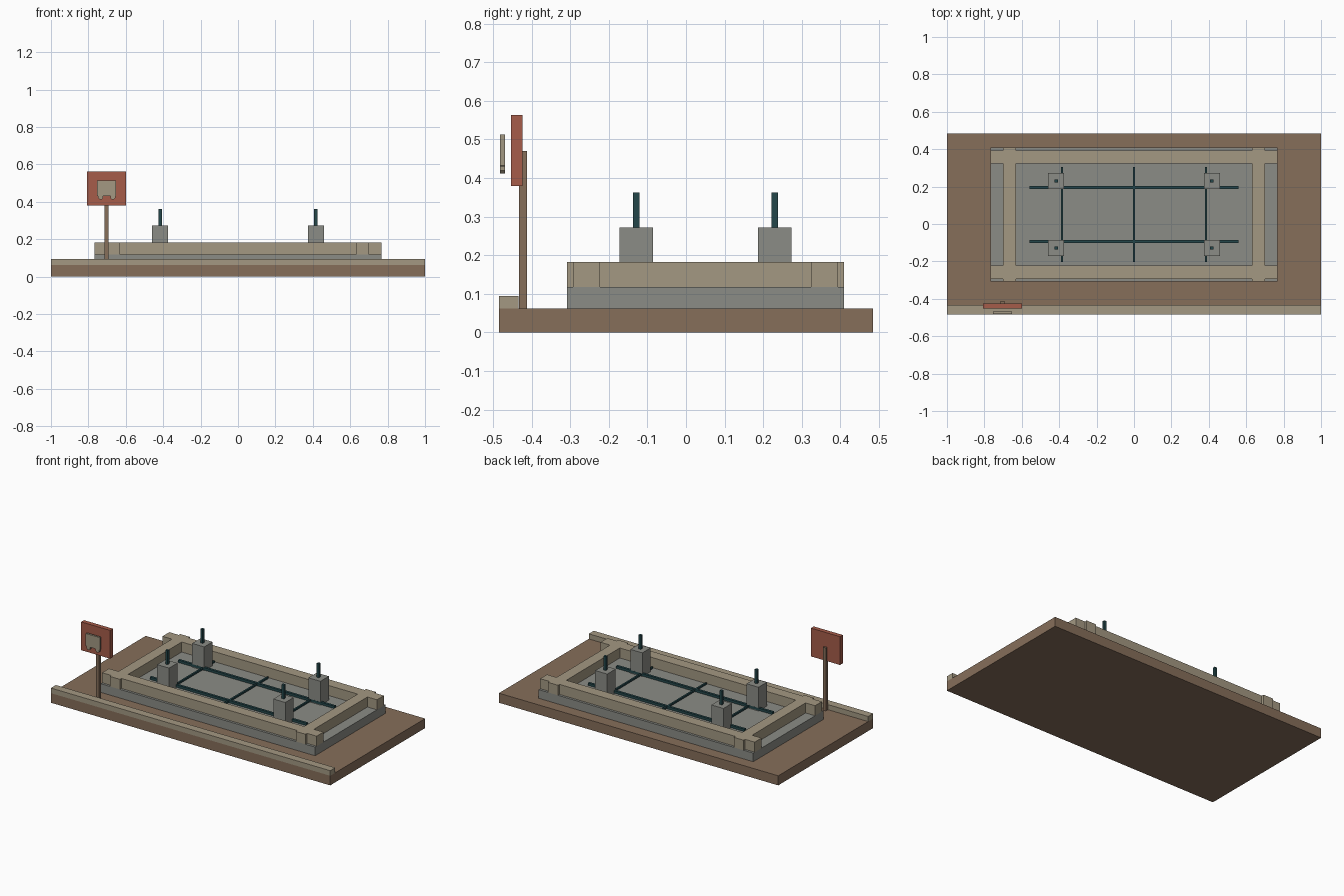
import bpy
import bmesh
from mathutils import Matrix

default = bpy.data.objects.get("Cube")
if default:
    bpy.data.objects.remove(default)


def material(name, srgb):
    """Flat material from 0-255 display values."""
    linear = [(c / 255 / 12.92) if c < 11 else ((c / 255 + 0.055) / 1.055) ** 2.4 for c in srgb]
    mat = bpy.data.materials.new(name)
    mat.use_nodes = True
    mat.diffuse_color = (*linear, 1)
    bsdf = mat.node_tree.nodes["Principled BSDF"]
    bsdf.inputs["Base Color"].default_value = (*linear, 1)
    bsdf.inputs["Roughness"].default_value = 0.9
    return mat


EARTH = material("earth brown", (134, 110, 90))
TIMBER = material("pale timber", (163, 152, 130))
CONCRETE = material("concrete grey", (139, 140, 134))
STEEL = material("dark teal steel", (36, 70, 74))
RED = material("sign red", (166, 92, 74))


def finish(name, bm, mat):
    mesh = bpy.data.meshes.new(name)
    bm.to_mesh(mesh)
    bm.free()
    mesh.materials.append(mat)
    obj = bpy.data.objects.new(name, mesh)
    bpy.context.collection.objects.link(obj)
    return obj


def box(name, mat, x, y, z):
    """Box from (min, max) extents on each axis."""
    size = [b - a for a, b in (x, y, z)]
    mid = [(a + b) / 2 for a, b in (x, y, z)]
    bm = bmesh.new()
    bmesh.ops.create_cube(bm, size=1, matrix=Matrix.Translation(mid) @ Matrix.Diagonal((*size, 1)))
    return finish(name, bm, mat)


def around(centre, half):
    return (centre - half, centre + half)


def wheel(name, mat, x, y, z, radius):
    """Short eight-sided drum lying along y."""
    bm = bmesh.new()
    turn = Matrix.Rotation(1.5708, 4, "X") @ Matrix.Rotation(0.3927, 4, "Z")
    bmesh.ops.create_cone(bm, cap_ends=True, segments=8, radius1=radius, radius2=radius,
                          depth=y[1] - y[0],
                          matrix=Matrix.Translation((x, sum(y) / 2, z)) @ turn)
    return finish(name, bm, mat)


GROUND_TOP = 0.062
SLAB_TOP = 0.118
BEAM_TOP = 0.183
MID_Y = 0.0505   # the foundation sits a little behind the centre

# Plot of earth, kerb and foundation slab
box("ground", EARTH, (-1, 1), (-0.485, 0.485), (0, GROUND_TOP))
box("kerb", TIMBER, (-1, 1), (-0.485, -0.434), (GROUND_TOP, 0.095))
box("foundation_slab", CONCRETE, around(0, 0.768), around(MID_Y, 0.359), (GROUND_TOP, SLAB_TOP))

# Crossing timber formwork with projecting ends
for side, label in ((-1, "front"), (1, "back")):
    box(label + "_form_beam", TIMBER, around(0, 0.768),
        around(MID_Y + side * 0.3085, 0.035), (SLAB_TOP, BEAM_TOP))
for side, label in ((-1, "right"), (1, "left")):
    box(label + "_form_beam", TIMBER, around(side * 0.665, 0.035),
        around(MID_Y, 0.359), (SLAB_TOP, BEAM_TOP))

# Reinforcing grid
for side, label in ((-1, "front"), (1, "back")):
    box(label + "_long_bar", STEEL, around(0, 0.56),
        around(MID_Y + side * 0.144, 0.008), (0.122, 0.138))
for x, label in ((-0.385, "right"), (0, "middle"), (0.385, "left")):
    box(label + "_cross_bar", STEEL, around(x, 0.0055), around(MID_Y, 0.255), (0.124, 0.135))

# Column stubs with starter bars
for sx, xl in ((-1, "right"), (1, "left")):
    for sy, yl in ((-1, "front"), (1, "back")):
        x, y = sx * 0.416, MID_Y + sy * 0.1795
        box(f"{yl}_{xl}_column", CONCRETE, around(x, 0.043), around(y, 0.043), (SLAB_TOP, 0.272))
        box(f"{yl}_{xl}_starter_bar", STEEL, around(x, 0.0085), around(y, 0.0085), (0.272, 0.362))

# Site sign: post, board and raised vehicle emblem
SIGN_X = -0.702
box("sign_post", EARTH, around(SIGN_X, 0.0105), (-0.433, -0.412), (GROUND_TOP, 0.47))
box("sign_board", RED, around(SIGN_X, 0.104), (-0.453, -0.424), (0.38, 0.563))
EMBLEM_Y = (-0.482, -0.469)
box("emblem_body", TIMBER, around(SIGN_X, 0.051), EMBLEM_Y, (0.432, 0.513))
for side, label in ((-1, "right"), (1, "left")):
    wheel(label + "_emblem_wheel", TIMBER, SIGN_X + side * 0.033, EMBLEM_Y, 0.425, 0.014)
